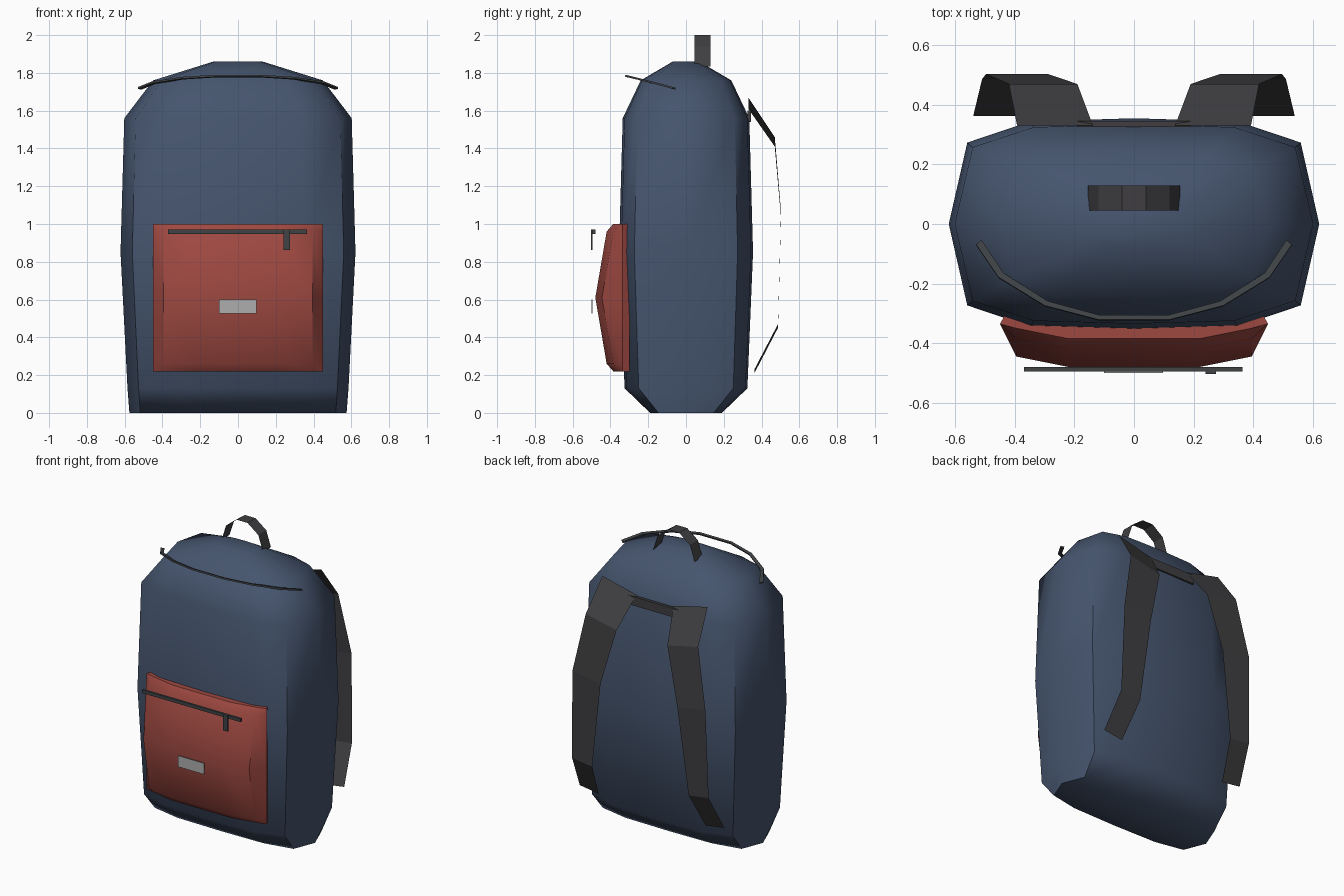
import bpy, bmesh, math
from mathutils import Vector

cube = bpy.data.objects.get("Cube")
if cube:
    bpy.data.objects.remove(cube, do_unlink=True)


def material(name, rgb):
    m = bpy.data.materials.new(name)
    m.use_nodes = True
    m.diffuse_color = (*rgb, 1)
    bsdf = m.node_tree.nodes["Principled BSDF"]
    bsdf.inputs["Base Color"].default_value = (*rgb, 1)
    bsdf.inputs["Roughness"].default_value = 0.8
    return m


blue = material("navy_fabric", (0.06, 0.09, 0.155))
red = material("red_fabric", (0.34, 0.065, 0.052))
webbing = material("dark_webbing", (0.05, 0.048, 0.052))
zip_grey = material("zip_grey", (0.05, 0.055, 0.06))
silver = material("label_silver", (0.42, 0.42, 0.42))


def finish(bm, name, mat, angle=None):
    bmesh.ops.recalc_face_normals(bm, faces=bm.faces)
    mesh = bpy.data.meshes.new(name)
    bm.to_mesh(mesh)
    bm.free()
    mesh.materials.append(mat)
    ob = bpy.data.objects.new(name, mesh)
    bpy.context.collection.objects.link(ob)
    if angle:
        bpy.ops.object.select_all(action='DESELECT')
        ob.select_set(True)
        bpy.context.view_layer.objects.active = ob
        bpy.ops.object.shade_smooth_by_angle(angle=math.radians(angle))
    return ob


def loft(name, rings, mat, angle):
    """Skin closed rings of points and cap both ends."""
    bm = bmesh.new()
    loops = [[bm.verts.new(p) for p in ring] for ring in rings]
    n = len(loops[0])
    for a, b in zip(loops, loops[1:]):
        for i in range(n):
            j = (i + 1) % n
            bm.faces.new((a[i], a[j], b[j], b[i]))
    bm.faces.new(loops[0])
    bm.faces.new(loops[-1])
    return finish(bm, name, mat, angle)


def ribbon(name, left, right, mat, thickness=0):
    """Strip of quads between two edge paths."""
    bm = bmesh.new()
    a = [bm.verts.new(p) for p in left]
    b = [bm.verts.new(p) for p in right]
    for i in range(len(a) - 1):
        bm.faces.new((a[i], a[i + 1], b[i + 1], b[i]))
    ob = finish(bm, name, mat)
    if thickness:
        mod = ob.modifiers.new("thickness", 'SOLIDIFY')
        mod.thickness = thickness
        mod.offset = 0
    return ob


def box(name, lo, hi, mat):
    bm = bmesh.new()
    bmesh.ops.create_cube(bm, size=1)
    lo, hi = Vector(lo), Vector(hi)
    for v in bm.verts:
        v.co = (lo + hi) / 2 + Vector(c * s for c, s in zip(v.co, hi - lo))
    return finish(bm, name, mat)


# Main bag: rounded outline scaled up the height
quarter = [(1, 0), (0.9, 0.77), (0.56, 0.97), (0, 1)]
outline = quarter + [(-x, y) for x, y in quarter[-2::-1]]
outline += [(x, -y) for x, y in outline[-2:0:-1]]
levels = [(0, 0.575, 0.19), (0.13, 0.585, 0.325), (0.85, 0.622, 0.355),
          (1.56, 0.602, 0.335), (1.76, 0.45, 0.24), (1.86, 0.13, 0.07)]
loft("bag_body", [[(x * w, y * d, z) for x, y in outline]
                  for z, w, d in levels], blue, 50)

# Bulging front pocket
rings = []
for z, front in [(0.22, -0.385), (0.26, -0.42), (0.61, -0.48),
                 (0.96, -0.42), (1.0, -0.385)]:
    half = [(0.43, -0.3), (0.45, -0.335), (0.395, front + 0.035), (0.22, front)]
    rings.append([(x, y, z) for x, y in half + [(-x, y) for x, y in half[::-1]]])
loft("front_pocket", rings, red, 40)

# Pocket zip, pull tab and label
box("pocket_zip", (-0.37, -0.495, 0.948), (0.365, -0.48, 0.97), zip_grey)
box("zip_pull", (0.24, -0.503, 0.862), (0.275, -0.495, 0.972), zip_grey)
box("label_plate", (-0.1, -0.5, 0.525), (0.097, -0.495, 0.6), silver)

# Curved zip over the top
half = [(0.53, -0.07, 1.72), (0.455, -0.18, 1.75),
        (0.3, -0.275, 1.774), (0.12, -0.322, 1.785)]
path = [Vector(p) for p in half]
path += [Vector((-p.x, p.y, p.z)) for p in path[::-1]]
inner = [Vector((p.x * 0.965, p.y + 0.015, p.z - 0.004)) for p in path]
ribbon("top_zip", path, inner, zip_grey, 0.01)

# Carry handle
arch = [(-0.155, 1.835), (-0.12, 1.94), (-0.04, 2.0),
        (0.04, 2.0), (0.12, 1.94), (0.155, 1.835)]
ribbon("carry_handle", [(x, 0.045, z) for x, z in arch],
       [(x, 0.13, z) for x, z in arch], webbing)

# Shoulder straps: centre x, y, z, width, tilt of the cross edge
stations = [(0.265, 0.33, 1.64, 0.255, 0.06), (0.305, 0.47, 1.435, 0.23, 0.05),
            (0.392, 0.503, 1.05, 0.21, 0.03), (0.435, 0.487, 0.46, 0.15, 0.02),
            (0.47, 0.362, 0.22, 0.14, 0.02)]
for name, s in (("left_strap", 1), ("right_strap", -1)):
    ribbon(name,
           [(s * (x - w / 2), y, z - t / 2) for x, y, z, w, t in stations],
           [(s * (x + w / 2), y, z + t / 2) for x, y, z, w, t in stations], webbing)

# Bar joining the straps
box("strap_bar", (-0.19, 0.325, 1.54), (0.19, 0.345, 1.6), webbing)
